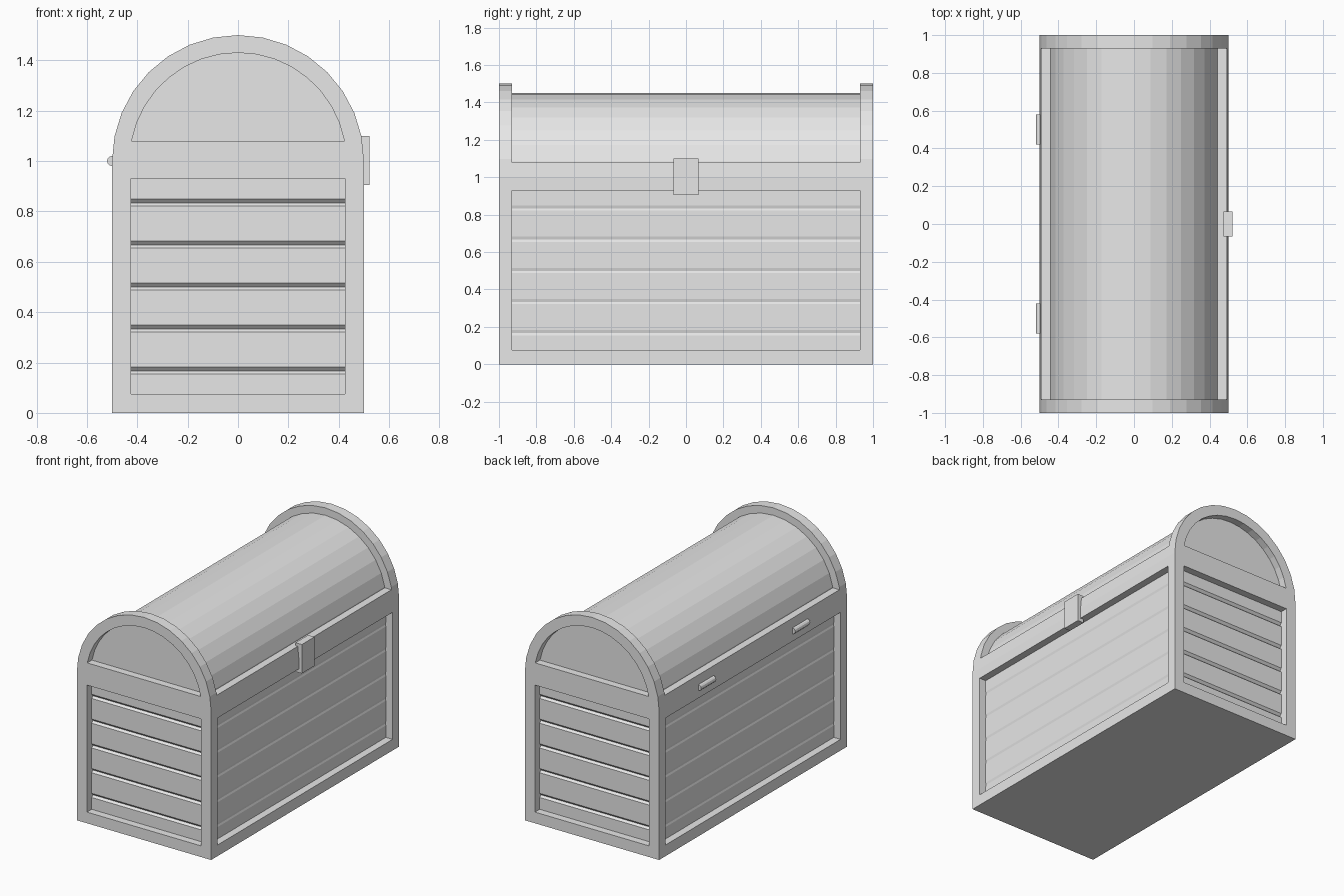
import bpy, bmesh, math

if "Cube" in bpy.data.objects:
    bpy.data.objects.remove(bpy.data.objects["Cube"], do_unlink=True)

grey = bpy.data.materials.new("light_grey")
grey.use_nodes = True
grey.diffuse_color = (0.8, 0.8, 0.8, 1)
grey.node_tree.nodes["Principled BSDF"].inputs["Base Color"].default_value = (0.8, 0.8, 0.8, 1)


def finish(name, bm):
    """Turn a bmesh into a flat-shaded object."""
    bmesh.ops.recalc_face_normals(bm, faces=bm.faces)
    mesh = bpy.data.meshes.new(name)
    bm.to_mesh(mesh)
    bm.free()
    mesh.materials.append(grey)
    obj = bpy.data.objects.new(name, mesh)
    bpy.context.collection.objects.link(obj)
    return obj


def loft(name, rings):
    """Skin a closed solid over rings of equal vertex count."""
    bm = bmesh.new()
    loops = [[bm.verts.new(p) for p in ring] for ring in rings]
    for a, b in zip(loops, loops[1:]):
        for i in range(len(a)):
            j = (i + 1) % len(a)
            bm.faces.new((a[i], a[j], b[j], b[i]))
    bm.faces.new(loops[0])
    bm.faces.new(loops[-1])
    return finish(name, bm)


def prism(name, profile, y0, y1):
    """Extrude an (x, z) profile along y."""
    return loft(name, [[(x, y, z) for x, z in profile] for y in (y0, y1)])


def rect(x0, x1, z0, z1):
    return [(x0, z0), (x1, z0), (x1, z1), (x0, z1)]


def arc(radius, start=0.0, steps=16):
    """Arch points around (0, 1), from right to left."""
    span = math.pi - 2 * start
    return [(radius * math.cos(start + span * i / steps),
             1 + radius * math.sin(start + span * i / steps))
            for i in range(steps + 1)]


# End frames: arched outline with a panel opening and a lid opening
RAIL, OPEN_R = 1.08, 0.43
outline = [(-0.5, 0), (0.5, 0)] + arc(0.5)
openings = [rect(-0.425, 0.425, 0.075, 0.93),
            arc(OPEN_R, math.asin((RAIL - 1) / OPEN_R))]
for side, label in ((-1, "front"), (1, "back")):
    curve = bpy.data.curves.new("frame_curve", 'CURVE')
    curve.dimensions = '2D'
    curve.fill_mode = 'BOTH'
    curve.extrude = 0.035
    for points in [outline] + openings:
        spline = curve.splines.new('POLY')
        spline.points.add(len(points) - 1)
        for p, (x, z) in zip(spline.points, points):
            p.co = (x, z, 0, 1)
        spline.use_cyclic_u = True
    helper = bpy.data.objects.new("frame_helper", curve)
    bpy.context.collection.objects.link(helper)
    mesh = bpy.data.meshes.new_from_object(
        helper.evaluated_get(bpy.context.evaluated_depsgraph_get()))
    bm = bmesh.new()
    bm.from_mesh(mesh)
    bpy.data.objects.remove(helper, do_unlink=True)
    bpy.data.meshes.remove(mesh)
    for v in bm.verts:
        x, z, y = v.co
        v.co = (x, y + side * 0.965, z)
    bmesh.ops.remove_doubles(bm, verts=bm.verts, dist=1e-4)
    for f in bm.faces:
        f.smooth = False
        f.material_index = 0
    finish(label + "_frame", bm)

# Planked walls: one box with shallow grooves between the six planks
levels = [(0.02, 0)]
for k in range(1, 6):
    z = k / 6
    levels += [(z - 0.012, 0), (z, 1), (z + 0.016, 0)]
levels.append((1.0, 0))
rings = []
for z, groove in levels:
    hx, hy = 0.45 - 0.004 * groove, 0.95 - 0.015 * groove
    rings.append([(-hx, -hy, z), (hx, -hy, z), (hx, hy, z), (-hx, hy, z)])
loft("planked_walls", rings)

# Base slab and the two long side rails
prism("base", rect(-0.5, 0.5, 0, 0.075), -0.935, 0.935)
for side, label in ((1, "left"), (-1, "right")):
    profile = [(0.42, 0.93), (0.5, 0.93), (0.5, 1.0), (0.492, RAIL), (0.42, RAIL)]
    prism(label + "_side_rail", [(side * x, z) for x, z in profile], -0.935, 0.935)

# Barrel lid
prism("barrel_lid", [(-0.45, 0.95), (0.45, 0.95)] + arc(0.45), -0.95, 0.95)

# Latch plate
prism("latch", rect(0.475, 0.522, 0.905, 1.10), -0.067, 0.067)

# Hinge barrels
for y, label in ((-0.5, "front"), (0.5, "back")):
    circle = [(-0.5 + 0.02 * math.cos(i * math.pi / 6),
               1 + 0.02 * math.sin(i * math.pi / 6)) for i in range(12)]
    prism(label + "_hinge", circle, y - 0.08, y + 0.08)
